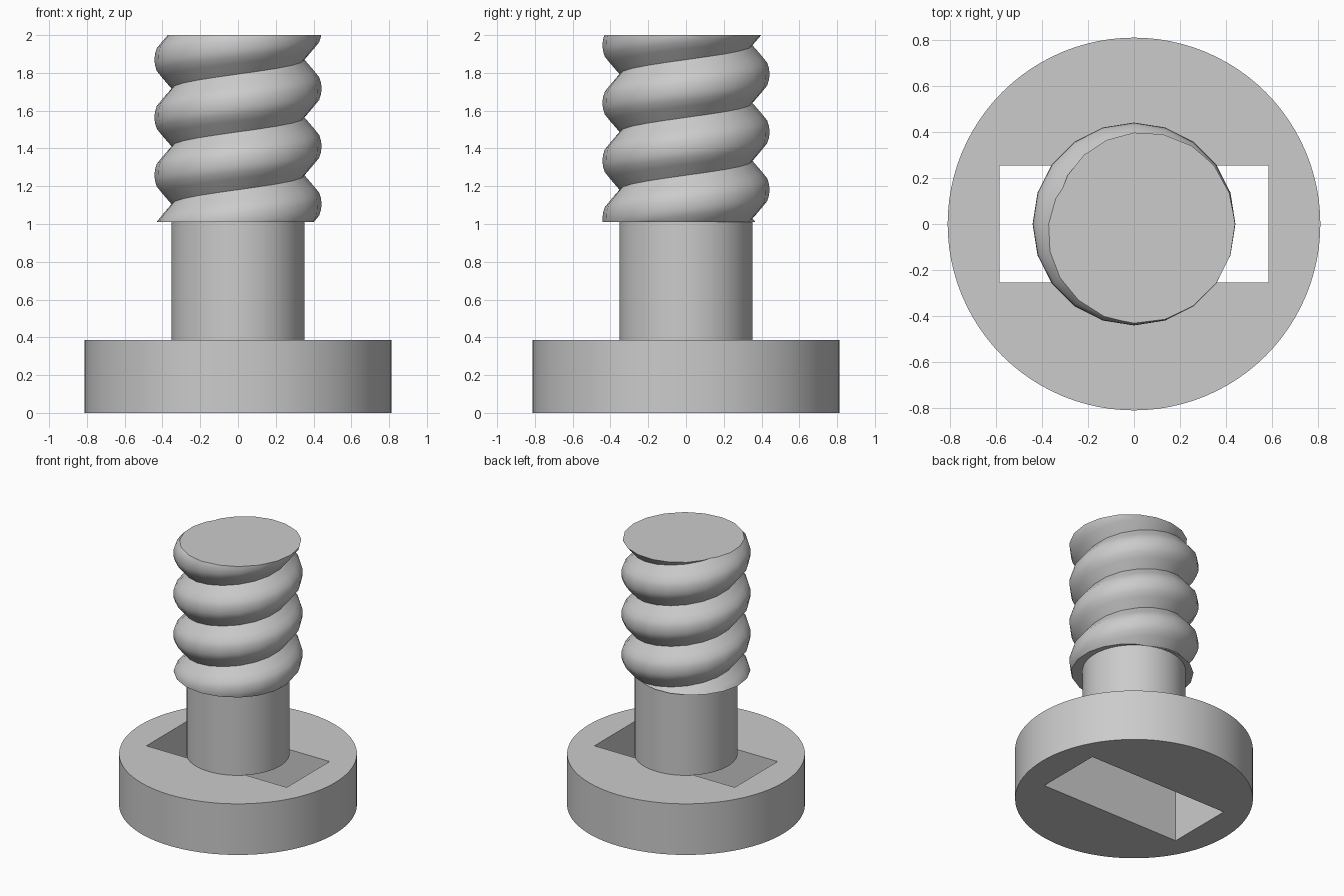
import bpy, bmesh, math
from mathutils import Vector

if "Cube" in bpy.data.objects:
    bpy.data.objects.remove(bpy.data.objects["Cube"])

grey = bpy.data.materials.new("plain grey")
grey.diffuse_color = (0.6, 0.6, 0.6, 1)
grey.use_nodes = True
grey.node_tree.nodes["Principled BSDF"].inputs["Base Color"].default_value = grey.diffuse_color

HEAD_TOP, THREAD_BOTTOM, TOP = 0.385, 1.01, 2.0


def finish(obj, name):
    obj.name = name
    obj.data.materials.clear()
    obj.data.materials.append(grey)
    bpy.ops.object.select_all(action='DESELECT')
    obj.select_set(True)
    bpy.context.view_layer.objects.active = obj
    bpy.ops.object.shade_smooth_by_angle(angle=math.radians(30))


def cylinder(r, z0, z1, sides):
    bpy.ops.mesh.primitive_cylinder_add(vertices=sides, radius=r, depth=z1 - z0,
                                        location=(0, 0, (z0 + z1) / 2))
    return bpy.context.object


# Round head with a rectangular slot cut right through
head = cylinder(0.812, 0, HEAD_TOP, 96)
bpy.ops.mesh.primitive_cube_add(size=1, location=(0, 0, HEAD_TOP / 2))
cutter = bpy.context.object
cutter.scale = (1.17, 0.51, 1.0)
cutter.hide_render = True
bpy.context.view_layer.update()
mod = head.modifiers.new("slot", 'BOOLEAN')
mod.operation = 'DIFFERENCE'
mod.solver = 'EXACT'
mod.object = cutter
bpy.context.view_layer.objects.active = head
bpy.ops.object.modifier_apply(modifier=mod.name)
bpy.data.objects.remove(cutter)
finish(head, "slotted_head")

# Plain shank
finish(cylinder(0.352, HEAD_TOP, THREAD_BOTTOM, 64), "shank")

# Single-start right-hand thread: one groove-to-groove profile swept up a helix
PITCH, SIDES, TURNS = 0.306, 20, 7
GROOVE_Z = 1.87 - 5 * PITCH            # a groove height on the +x side
profile = [(0.0, 0.352), (0.058, 0.402), (0.093, 0.430), (0.125, 0.440),
           (0.153, 0.442), (0.181, 0.440), (0.213, 0.430), (0.248, 0.402)]
n = len(profile)
bm = bmesh.new()
rows = n * TURNS
grid = []
for i in range(SIDES):
    a = 2 * math.pi * i / SIDES
    column = []
    for k in range(rows + n):
        h, r = profile[k % n]
        z = GROOVE_Z + PITCH * (k // n + i / SIDES) + h
        column.append(bm.verts.new((r * math.cos(a), r * math.sin(a), z)))
    grid.append(column)
for i in range(SIDES):
    # crossing the seam climbs one whole pitch
    j, shift = (i + 1, 0) if i + 1 < SIDES else (0, n)
    for k in range(rows - 1):
        bm.faces.new((grid[i][k], grid[j][k + shift],
                      grid[j][k + shift + 1], grid[i][k + 1]))

# Trim the thread flat at both ends and cap it
for z, up in ((THREAD_BOTTOM, -1), (TOP, 1)):
    cut = bmesh.ops.bisect_plane(bm, geom=bm.verts[:] + bm.edges[:] + bm.faces[:],
                                 plane_co=Vector((0, 0, z)),
                                 plane_no=Vector((0, 0, up)), clear_outer=True)
bmesh.ops.delete(bm, geom=[v for v in bm.verts if not v.link_faces], context='VERTS')
bmesh.ops.remove_doubles(bm, verts=bm.verts[:], dist=1e-4)
for z in (THREAD_BOTTOM, TOP):
    rim = [e for e in bm.edges if e.is_boundary
           and all(abs(v.co.z - z) < 1e-3 for v in e.verts)]
    ring = sorted({v for e in rim for v in e.verts},
                  key=lambda v: math.atan2(v.co.y, v.co.x))
    bm.faces.new(ring)
bmesh.ops.recalc_face_normals(bm, faces=bm.faces[:])
mesh = bpy.data.meshes.new("thread")
bm.to_mesh(mesh)
bm.free()
thread = bpy.data.objects.new("thread", mesh)
bpy.context.collection.objects.link(thread)
finish(thread, "thread")
